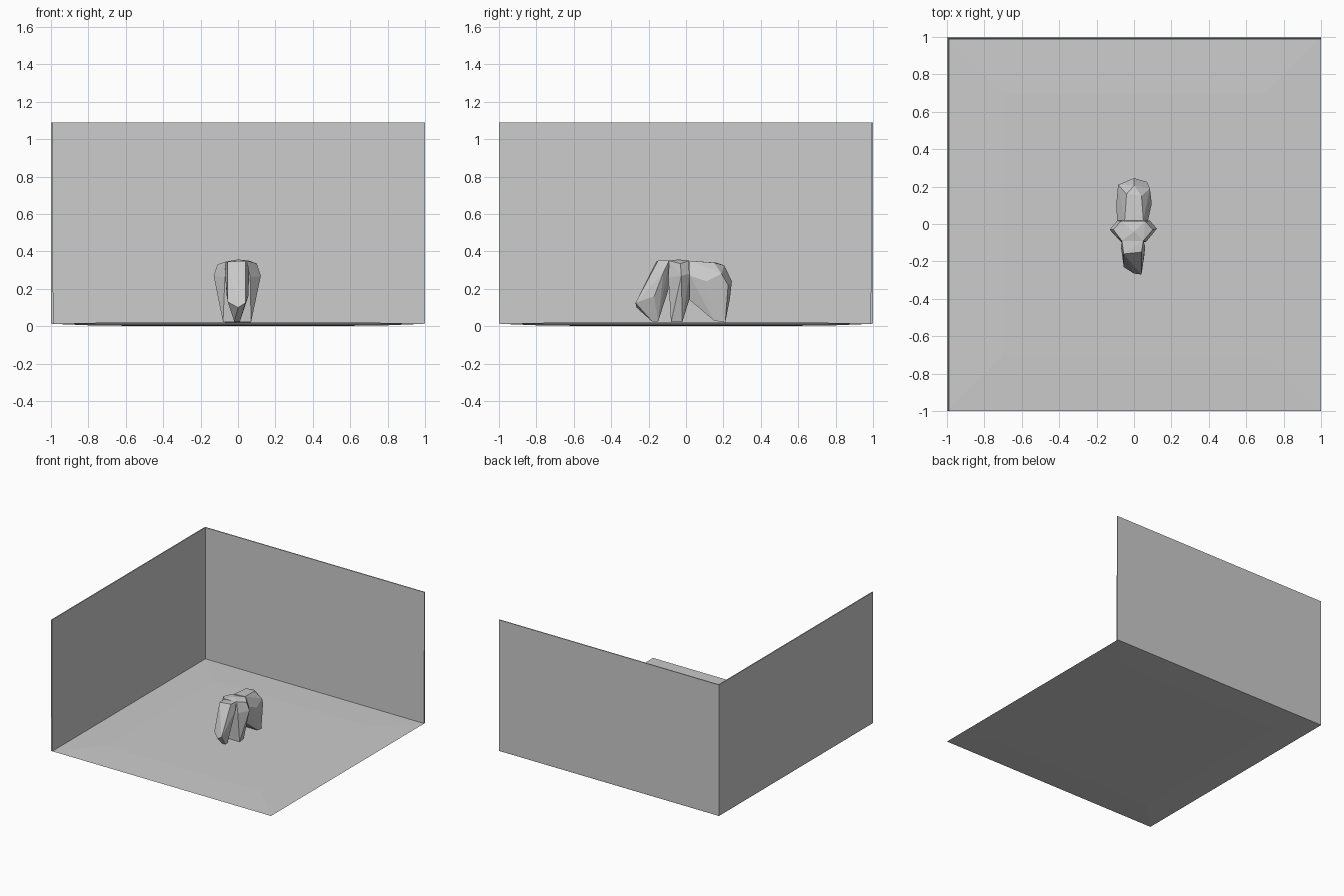
import bpy, bmesh


def hull(name, points):
    """Faceted convex solid around a few points."""
    bm = bmesh.new()
    for p in points:
        bm.verts.new(p)
    res = bmesh.ops.convex_hull(bm, input=bm.verts[:])
    loose = [v for v in bm.verts if not v.link_faces]
    bmesh.ops.delete(bm, geom=loose, context='VERTS')
    bmesh.ops.recalc_face_normals(bm, faces=bm.faces[:])
    me = bpy.data.meshes.new(name)
    bm.to_mesh(me)
    bm.free()
    ob = bpy.data.objects.new(name, me)
    bpy.context.collection.objects.link(ob)
    return ob


def rect(x0, x1, y0, y1, z):
    return [(x, y, z) for x in (x0, x1) for y in (y0, y1)]


# Thin floor slab, slightly bulged towards the middle
hull("floor", rect(-1, 1, -1, 1, 0.013)
     + rect(-0.7, 0.7, -0.7, 0.7, 0.02)
     + rect(-0.75, 0.75, -0.75, 0.75, 0.003) + [(0, 0, 0)])

# Thin walls, tapering slightly at the top
hull("left_wall", rect(-1, -0.987, -1, 1, 0.014) + rect(-1, -0.992, -1, 1, 1.09))
hull("back_wall", rect(-1, 1, 0.987, 1, 0.014) + rect(-1, 1, 0.992, 1, 1.09))

# Hindquarters with rear legs
hull("hindquarters", [
    (-0.05, 0.02, 0.345), (0.05, 0.02, 0.35), (-0.09, 0.02, 0.27), (0.075, 0.02, 0.27),
    (-0.03, 0.02, 0.15), (0.04, 0.02, 0.14),
    (-0.04, 0.16, 0.34), (0.04, 0.15, 0.34), (0.0, 0.205, 0.325),
    (-0.095, 0.10, 0.25), (0.095, 0.11, 0.24), (0.085, 0.19, 0.28), (-0.085, 0.21, 0.26),
    (0.0, 0.245, 0.24), (0.07, 0.225, 0.22), (0.0, 0.235, 0.15),
    (-0.075, 0.15, 0.03), (0.07, 0.15, 0.03), (-0.07, 0.21, 0.02), (0.065, 0.21, 0.02)])

# Shoulders with front legs
hull("shoulders", [
    (-0.065, -0.09, 0.345), (0.05, -0.09, 0.35), (-0.07, 0.015, 0.34), (0.06, 0.015, 0.35),
    (0.0, -0.04, 0.357), (0.10, -0.03, 0.335), (-0.11, -0.03, 0.33),
    (-0.13, -0.03, 0.27), (0.122, -0.025, 0.27),
    (-0.09, 0.018, 0.27), (0.085, 0.018, 0.28), (0.0, 0.02, 0.15),
    (-0.07, -0.095, 0.26), (0.065, -0.095, 0.26),
    (-0.08, -0.08, 0.022), (0.07, -0.08, 0.022), (-0.075, -0.02, 0.022), (0.065, -0.02, 0.022)])

# Lowered head
hull("head", [
    (-0.065, -0.09, 0.34), (0.05, -0.09, 0.352), (-0.055, -0.16, 0.345), (0.04, -0.15, 0.35),
    (-0.07, -0.12, 0.29), (0.06, -0.12, 0.29), (0.0, -0.095, 0.19),
    (-0.055, -0.23, 0.13), (0.04, -0.27, 0.125), (0.0, -0.265, 0.10),
    (0.055, -0.17, 0.16), (-0.06, -0.17, 0.16),
    (0.01, -0.18, 0.024), (-0.02, -0.18, 0.024), (0.01, -0.15, 0.024), (-0.015, -0.15, 0.03)])
